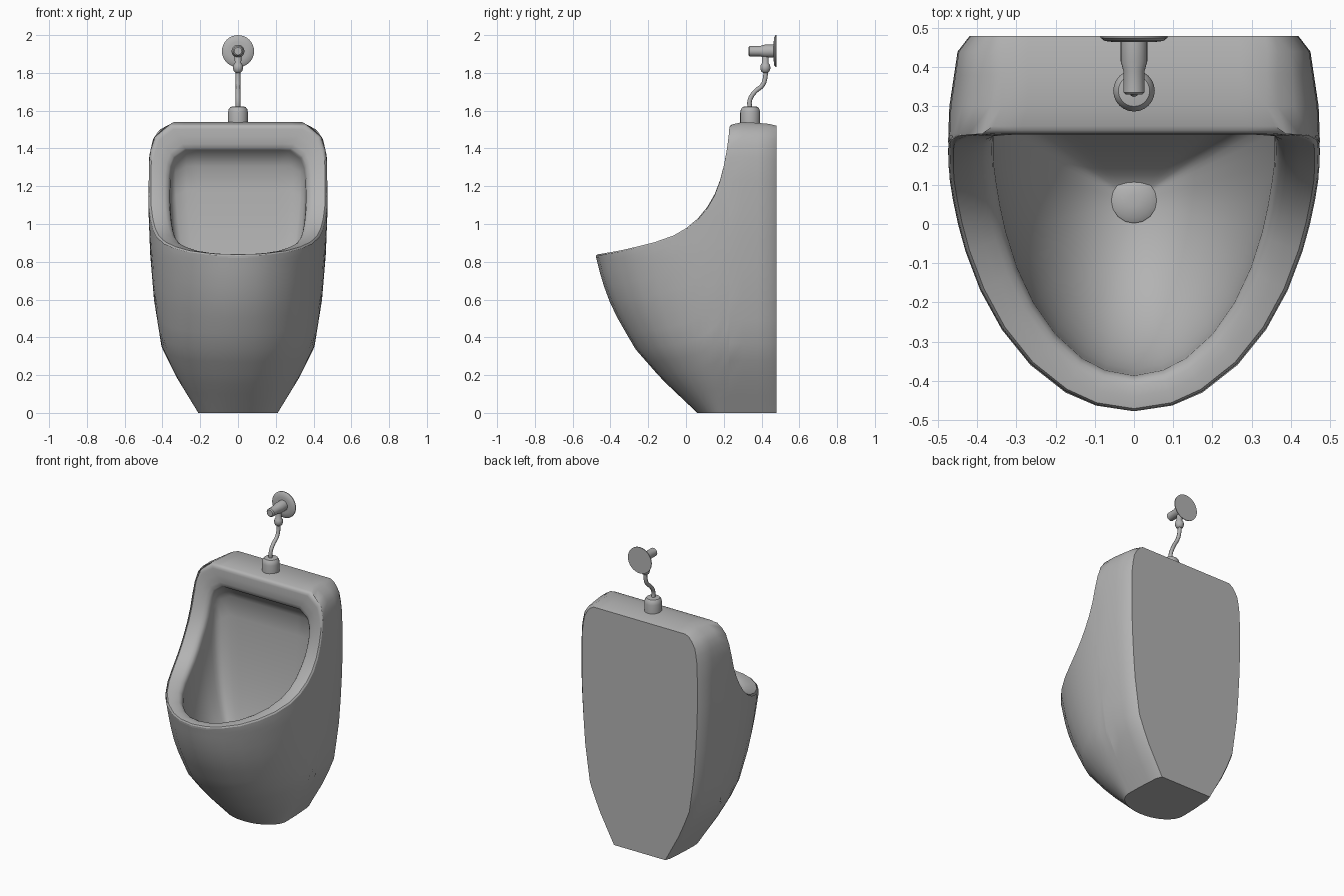
import bpy, bmesh, math
from mathutils import Vector, Matrix

cube = bpy.data.objects.get("Cube")
if cube:
    bpy.data.objects.remove(cube)

ceramic = bpy.data.materials.new("grey_ceramic")
ceramic.use_nodes = True
GREY = (0.45, 0.45, 0.45, 1)
ceramic.diffuse_color = GREY
ceramic.node_tree.nodes["Principled BSDF"].inputs["Base Color"].default_value = GREY


def finish(bm, name, angle=40):
    bmesh.ops.remove_doubles(bm, verts=bm.verts[:], dist=1e-4)
    bmesh.ops.recalc_face_normals(bm, faces=bm.faces[:])
    mesh = bpy.data.meshes.new(name)
    bm.to_mesh(mesh)
    bm.free()
    mesh.materials.append(ceramic)
    obj = bpy.data.objects.new(name, mesh)
    bpy.context.collection.objects.link(obj)
    bpy.ops.object.select_all(action='DESELECT')
    obj.select_set(True)
    bpy.context.view_layer.objects.active = obj
    bpy.ops.object.shade_smooth_by_angle(angle=math.radians(angle))
    return obj


def sheet(bm, rows):
    """Quad grid through rows of points, on both sides of x = 0."""
    for side in (1, -1):
        grid = [[bm.verts.new((p[0] * side, p[1], p[2])) for p in row] for row in rows]
        for a, b in zip(grid, grid[1:]):
            for i in range(len(a) - 1):
                bm.faces.new((a[i], a[i + 1], b[i + 1], b[i]))


def lathe(name, profile, origin, along_y=False, sides=24):
    """Turned part from (radius, height) points, upright or along y."""
    bm = bmesh.new()
    rings = []
    for r, h in profile:
        ring = []
        for i in range(sides):
            a = math.tau * i / sides
            ring.append(bm.verts.new((r * math.cos(a), r * math.sin(a), h)))
        rings.append(ring)
    for a, b in zip(rings, rings[1:]):
        for i in range(sides):
            j = (i + 1) % sides
            bm.faces.new((a[i], a[j], b[j], b[i]))
    bm.faces.new(rings[0])
    bm.faces.new(rings[-1])
    if along_y:
        bmesh.ops.rotate(bm, verts=bm.verts[:], matrix=Matrix.Rotation(-math.pi / 2, 3, 'X'))
    bmesh.ops.translate(bm, verts=bm.verts[:], vec=origin)
    return finish(bm, name)


def interp(table, t):
    for (a, va), (b, vb) in zip(table, table[1:]):
        if t <= b:
            return va + (vb - va) * max(0, t - a) / (b - a)
    return table[-1][1]


# Body guides: half width and front edge by height, rim curve as (y, z)
WIDTH = [(0, .21), (.18, .32), (.35, .405), (.6, .445), (.84, .465), (1.1, .475),
         (1.36, .47), (1.45, .45), (1.5, .415), (1.54, .34)]
FRONT = [(0, .06), (.18, -.13), (.34, -.27), (.55, -.39), (.7, -.445), (.84, -.48)]
RIM = [(-.48, .84), (-.465, .842), (-.43, .848), (-.36, .86), (-.27, .88), (-.17, .905),
       (-.07, .94), (0, .98), (.06, 1.03), (.11, 1.09), (.15, 1.16), (.18, 1.24),
       (.2, 1.32), (.215, 1.4), (.225, 1.47), (.23, 1.53)]
BACK = [(.3, 1.54), (.38, 1.535), (.44, 1.53), (.48, 1.52)]
ROWS = [0, .06, .12, .18, .24, .32, .4, .5, .6, .7, .8, .88, .92, .95, .975, .99, 1]
ACROSS = [1, .8, .55, .28, 0]
MID = .2


def shell(yc, z):
    """Point on the outer body in the column named by its rim y."""
    sx = math.sqrt(max(0, 1 - (max(0, MID - yc) / .68) ** 2))
    sx *= interp([(.28, 1), (.44, .95), (.48, .885)], yc)
    y = MID + (yc - MID) * (MID - interp(FRONT, z)) / .68 if yc < MID else yc
    return Vector((interp(WIDTH, z) * sx, y, z))


def across(p):
    return [Vector((p.x * f, p.y, p.z)) for f in ACROSS]


# Rim loop: up the side, then across the top
rim_points, normals = [], []
for k, (y, z) in enumerate(RIM):
    a, b = RIM[max(0, k - 1)], RIM[min(len(RIM) - 1, k + 1)]
    rim_points.append(shell(y, z))
    normals.append(Vector((0, a[1] - b[1], b[0] - a[0])).normalized())
rim_points += across(rim_points[-1])[1:]
normals += [normals[-1]] * (len(ACROSS) - 1)


def inner(p):
    return Vector((p.x * .76, MID + (p.y - MID) * .87, p.z - max(0, p.z - 1.1) * .33))


def rim_loop(f, drop):
    return [p.lerp(inner(p), f) - n * drop for p, n in zip(rim_points, normals)]


loops = [rim_loop(f, d) for f, d in
         [(0, .02), (.03, .009), (.1, .001), (.2, 0), (.45, 0), (.75, .002), (.9, .01), (.97, .02), (1, .035)]]

# Undercut below the top lip, then an elliptical bowl
lip = []
for p in loops[-1]:
    w = min(1, max(0, (p.z - 1.1) / .28))
    lip.append(p + Vector((0, .05 * w, -.08 * w)))
loops.append(lip)
floor = Vector((0, .06, .35))
STEPS = 12
for i in range(1, STEPS + 1):
    u = math.pi / 2 * i / STEPS
    h, v = math.cos(u), 1 - math.sin(u)
    loops.append([Vector(((p.x - floor.x) * h, floor.y + (p.y - floor.y) * h,
                          floor.z + (p.z - floor.z) * v)) for p in lip])

# Outer wall, joined to the first rim loop
wall = [[shell(y, zt * r) for r in ROWS] for y, zt in RIM + BACK]
for k in range(len(RIM)):
    wall[k][-1] = loops[0][k].copy()

bm = bmesh.new()
sheet(bm, loops)
sheet(bm, wall)
sheet(bm, [across(col[0]) for col in wall])                     # underside
sheet(bm, [across(p) for p in wall[-1]])                        # wall panel
sheet(bm, [across(col[-1]) for col in wall[len(RIM) - 1:]])     # top
bmesh.ops.remove_doubles(bm, verts=bm.verts[:], dist=1e-4)
bmesh.ops.dissolve_degenerate(bm, edges=bm.edges[:], dist=1e-5)
finish(bm, "basin_body")

# Drain cover in the bowl
lathe("drain_cover", [(.058, -.01), (.058, .012), (.045, .02), (.015, .024)], floor, sides=16)

# Water inlet on top
lathe("inlet_socket", [(.053, 0), (.053, .06), (.049, .078), (.04, .09), (.02, .093)], (0, .34, 1.53))

# Curved supply pipe
curve = bpy.data.curves.new("supply_pipe", 'CURVE')
curve.dimensions = '3D'
curve.bevel_depth = .012
curve.bevel_resolution = 2
curve.resolution_u = 5
curve.use_fill_caps = True
path = [(.34, 1.6), (.338, 1.655), (.365, 1.7), (.405, 1.735), (.42, 1.78), (.42, 1.83)]
spline = curve.splines.new('BEZIER')
spline.bezier_points.add(len(path) - 1)
for bp, (y, z) in zip(spline.bezier_points, path):
    bp.co = (0, y, z)
    bp.handle_left_type = bp.handle_right_type = 'AUTO'
curve.materials.append(ceramic)
pipe = bpy.data.objects.new("supply_pipe", curve)
bpy.context.collection.objects.link(pipe)

# Coupling, valve and wall flange
lathe("coupling", [(.012, 0), (.022, .008), (.027, .025), (.025, .042), (.017, .052), (.018, .11)],
      (0, .42, 1.8), sides=16)
lathe("valve_body", [(.02, 0), (.027, .006), (.027, .06), (.034, .085), (.034, .14)],
      (0, .33, 1.915), along_y=True)
lathe("wall_flange", [(.05, 0), (.075, .003), (.085, .011), (.085, .016)],
      (0, .464, 1.915), along_y=True, sides=32)
